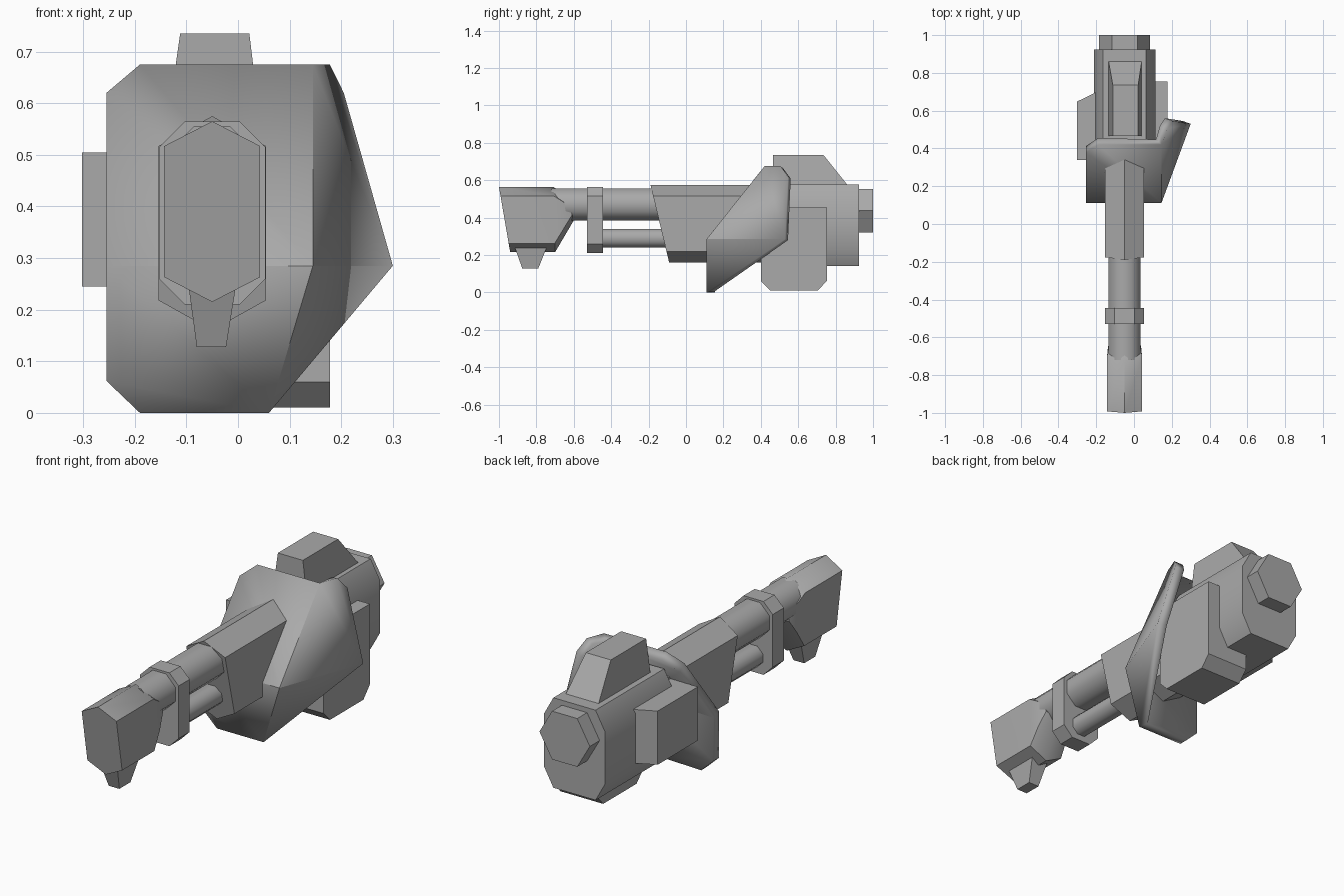
import bpy, bmesh, math

cube = bpy.data.objects.get("Cube")
if cube:
    bpy.data.objects.remove(cube)

# Single grey paint
grey = bpy.data.materials.new("plain_grey")
grey.use_nodes = True
colour = (0.4, 0.4, 0.4, 1)
grey.diffuse_color = colour
grey.node_tree.nodes["Principled BSDF"].inputs["Base Color"].default_value = colour

AXIS = -0.05  # x of the barrel line


def finish(name, bm, angle, recalc=True):
    if recalc:
        bmesh.ops.recalc_face_normals(bm, faces=bm.faces)
    mesh = bpy.data.meshes.new(name)
    bm.to_mesh(mesh)
    bm.free()
    mesh.materials.append(grey)
    obj = bpy.data.objects.new(name, mesh)
    bpy.context.collection.objects.link(obj)
    bpy.ops.object.select_all(action="DESELECT")
    obj.select_set(True)
    bpy.context.view_layer.objects.active = obj
    bpy.ops.object.shade_smooth_by_angle(angle=math.radians(angle))
    return obj


def loft(name, rings, angle=35):
    """Skin a row of equal-sized point rings and cap both ends."""
    bm = bmesh.new()
    rows = [[bm.verts.new(p) for p in ring] for ring in rings]
    n = len(rows[0])
    for a, b in zip(rows, rows[1:]):
        for i in range(n):
            j = (i + 1) % n
            bm.faces.new((a[i], a[j], b[j], b[i]))
    bm.faces.new(rows[0])
    bm.faces.new(rows[-1])
    return finish(name, bm, angle)


def tube(name, z, radius, y0, y1, sides, turn=0.0):
    """Low-sided cylinder along y."""
    angles = [math.tau * (i + turn) / sides for i in range(sides)]
    return loft(name, [[(AXIS + radius * math.cos(a), y, z + radius * math.sin(a))
                        for a in angles] for y in (y0, y1)], 50)


def tall_hex(half, top, bottom, cut, y_top, y_bottom):
    """Pointed upright hexagon whose plane may lean along y."""
    pts = [(0, top), (half, top - cut), (half, bottom + cut),
           (0, bottom), (-half, bottom + cut), (-half, top - cut)]
    return [(AXIS + x, y_bottom + (y_top - y_bottom) * (z - bottom) / (top - bottom), z)
            for x, z in pts]


def octagon(half, top, bottom, cx, cz, y):
    """Box outline with clipped corners."""
    return [(AXIS + x, y, z) for x, z in (
        (half - cx, top), (half, top - cz), (half, bottom + cz), (half - cx, bottom),
        (cx - half, bottom), (-half, bottom + cz), (-half, top - cz), (cx - half, top))]


def rect(x0, x1, y0, y1, z):
    return [(x0, y0, z), (x1, y0, z), (x1, y1, z), (x0, y1, z)]


# Barrel group
tube("upper_barrel", 0.47, 0.092, -0.72, 0.0, 8, 0.5)
tube("lower_tube", 0.29, 0.054, -0.5, 0.0, 8, 0.5)
loft("barrel_clamp", [octagon(0.103, 0.565, 0.21, 0.05, 0.05, y) for y in (-0.53, -0.445)])

# Muzzle with leaning front and tapered rear
loft("muzzle", [
    tall_hex(0.093, 0.565, 0.215, 0.048, -1.0, -0.94),
    tall_hex(0.093, 0.565, 0.215, 0.048, -0.71, -0.70),
    tall_hex(0.088, 0.53, 0.30, 0.045, -0.66, -0.65),
    tall_hex(0.075, 0.49, 0.385, 0.03, -0.63, -0.60)], 45)
loft("muzzle_foot", [rect(-0.08, -0.023, -0.875, -0.79, 0.128),
                     rect(-0.095, -0.005, -0.915, -0.745, 0.24)])

# Shroud and receiver
loft("barrel_shroud", [tall_hex(0.104, 0.575, 0.16, 0.058, -0.19, -0.09),
                       tall_hex(0.104, 0.575, 0.16, 0.058, 0.5, 0.5)])
loft("receiver", [octagon(0.163, 0.578, 0.142, 0.05, 0.09, y) for y in (0.4, 0.925)])
tube("rear_cap", 0.437, 0.135, 0.9, 1.0, 6)

# Sight housing on top
loft("top_housing", [rect(-0.137, 0.043, 0.465, 0.875, 0.56),
                     rect(-0.112, 0.022, 0.465, 0.735, 0.735)])

# Magazine box, clipped at its lower corners
mag = [(0.4, 0.455), (0.4, 0.06), (0.45, 0.01), (0.705, 0.01), (0.755, 0.065), (0.755, 0.455)]
loft("magazine", [[(x, y, z) for y, z in mag] for x in (-0.05, 0.178)])

# Side box with a slanted rear
side = [(-0.1, 0.34), (-0.302, 0.34), (-0.302, 0.648), (-0.205, 0.695), (-0.1, 0.695)]
loft("side_box", [[(x, y, z) for x, y in side] for z in (0.245, 0.505)])

# Shield: lower panel, leaning upper panel and a folded wing
bm = bmesh.new()
v = [bm.verts.new(p) for p in (
    (-0.19, 0.11, 0), (0.06, 0.11, 0), (0.145, 0.11, 0.285), (-0.255, 0.11, 0.285),
    (-0.255, 0.11, 0.062), (0.145, 0.42, 0.675), (-0.19, 0.42, 0.675),
    (-0.255, 0.376, 0.62), (0.3, 0.53, 0.285), (0.205, 0.545, 0.62), (0.178, 0.505, 0.675))]
for face in ((0, 1, 2, 3, 4), (3, 2, 5, 6, 7), (2, 8, 9, 10, 5), (1, 8, 2)):
    bm.faces.new([v[i] for i in face])
shield = finish("shield", bm, 25, recalc=False)
solid = shield.modifiers.new("thickness", "SOLIDIFY")
solid.thickness = 0.045
solid.offset = -1
